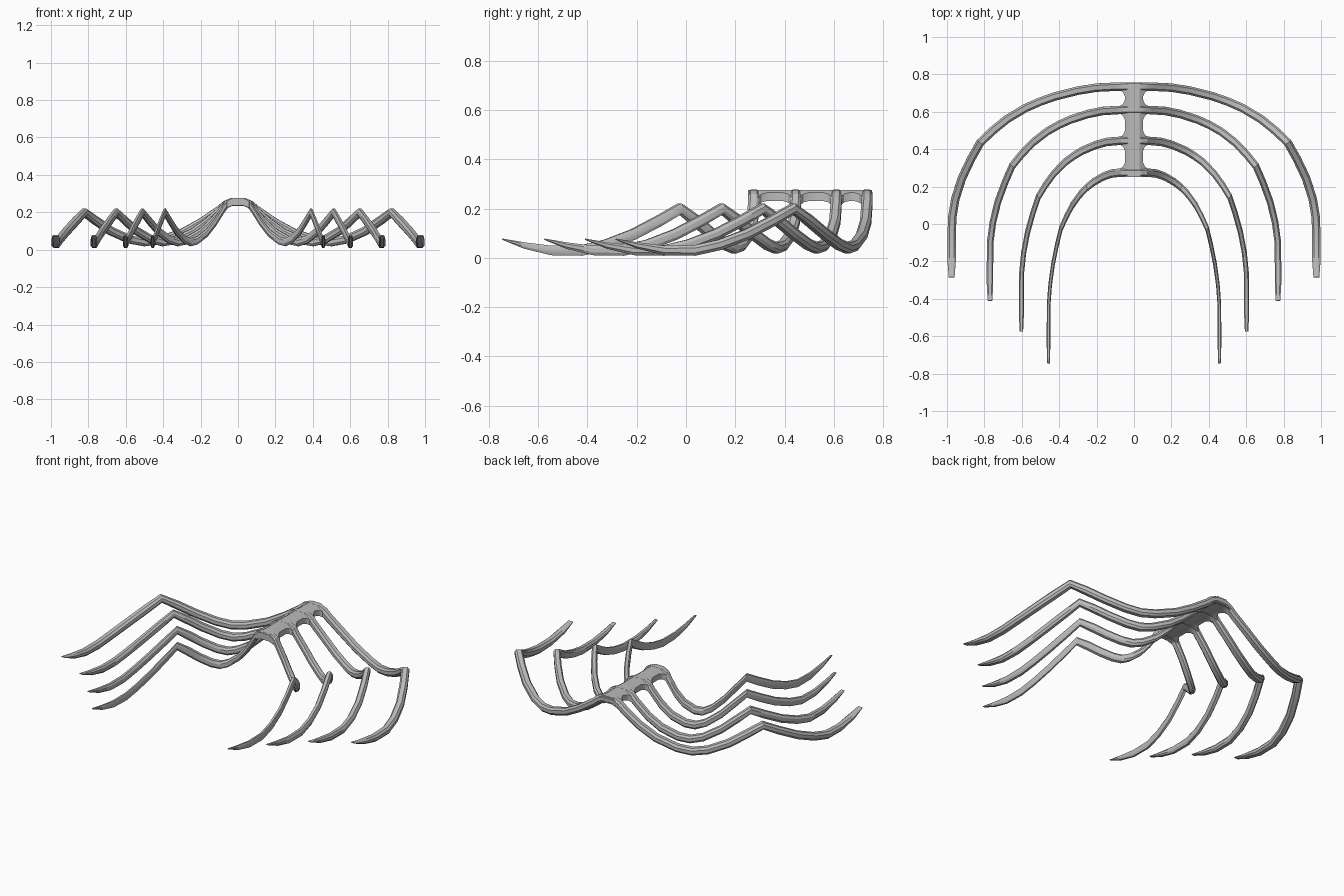
import bpy, bmesh, math
from mathutils import Vector

if "Cube" in bpy.data.objects:
    bpy.data.objects.remove(bpy.data.objects["Cube"])

grey = bpy.data.materials.new("grey")
grey.diffuse_color = (0.5, 0.5, 0.5, 1)
grey.use_nodes = True
grey.node_tree.nodes["Principled BSDF"].inputs["Base Color"].default_value = grey.diffuse_color

# centre line of one half leg: sideways, forward, height
PATH = [(0, 0, .255), (.035, 0, .255), (.065, .0, .242), (.1, .001, .213),
        (.2, .006, .145), (.3, .022, .09), (.42, .052, .05), (.5, .08, .04),
        (.58, .115, .055), (.68, .175, .1), (.76, .24, .155), (.822, .3, .2),
        (.87, .385, .15), (.92, .49, .095), (.955, .6, .053), (.972, .7, .03),
        (.975, .82, .03), (.975, .93, .05), (.975, 1.02, .076)]
# outer reach and rear position of every leg
LEGS = [(.975, .735), (.77, .61), (.602, .445), (.457, .275)]
HUB = .065


def finish(bm, name):
    bmesh.ops.recalc_face_normals(bm, faces=bm.faces)
    me = bpy.data.meshes.new(name)
    bm.to_mesh(me)
    bm.free()
    ob = bpy.data.objects.new(name, me)
    bpy.context.collection.objects.link(ob)
    me.materials.append(grey)
    mir = ob.modifiers.new("mirror", 'MIRROR')
    mir.use_clip = True
    bpy.ops.object.select_all(action='DESELECT')
    ob.select_set(True)
    bpy.context.view_layer.objects.active = ob
    bpy.ops.object.shade_smooth_by_angle(angle=math.radians(25))
    return ob


def skin(bm, rings, closed, caps):
    n = len(rings[0])
    for a, b in zip(rings, rings[1:]):
        for i in range(n if closed else n - 1):
            j = (i + 1) % n
            bm.faces.new((a[i], a[j], b[j], b[i]))
    for r in caps:
        bm.faces.new(r)


def leg(name, reach, rear):
    """Chamfered bar swept along the path, squeezed sideways to its reach."""
    k = (reach - HUB) / (.975 - HUB)
    pts = [Vector((x, -d, z)) for x, d, z in PATH]
    bm = bmesh.new()
    rings = []
    for i, p in enumerate(pts):
        t = (pts[min(i + 1, len(pts) - 1)] - pts[max(i - 1, 0)]).normalized()
        if i == 0:
            t = Vector((1, 0, 0))
        side = Vector((t.y, -t.x, 0)).normalized()
        up = side.cross(t)
        if up.z < 0:
            up = -up
        left = len(pts) - 1 - i
        w = .0225 * (.7, 1, 1, 1)[min(left, 3)]        # half width
        h = .0215 * (.12, .6, .9, 1)[min(left, 3)]     # blade-like tip
        ring = []
        for a, b in ((1, .45), (.55, 1), (-.55, 1), (-1, .45),
                     (-1, -.45), (-.55, -1), (.55, -1), (1, -.45)):
            v = p + side * a * w + up * b * h
            if v.x > HUB:
                v.x = HUB + (v.x - HUB) * k
            v.y += rear
            ring.append(bm.verts.new(v))
        rings.append(ring)
    skin(bm, rings, True, [rings[-1]])
    return finish(bm, name)


for i, (reach, rear) in enumerate(LEGS):
    leg("leg_pair_%d" % (i + 1), reach, rear)

# curved spine plate, waisted between the legs
stations = [(.755, .06)]
for (_, a), (_, b) in zip(LEGS, LEGS[1:]):
    stations += [(a - .02, .075), (a - .032, .058), (a - .055, .048),
                 (b + .055, .048), (b + .032, .058), (b + .02, .075)]
stations.append((.252, .06))
bm = bmesh.new()
rings = []
for y, w in stations:
    edge = .276 - (w - .03) * .6
    section = [(0, .276), (.03, .276), (w, edge), (w, edge - .034),
               (.03, .236), (0, .236)]
    rings.append([bm.verts.new((x, y, z)) for x, z in section])
skin(bm, rings, False, [rings[0], rings[-1]])
finish(bm, "spine_plate")
